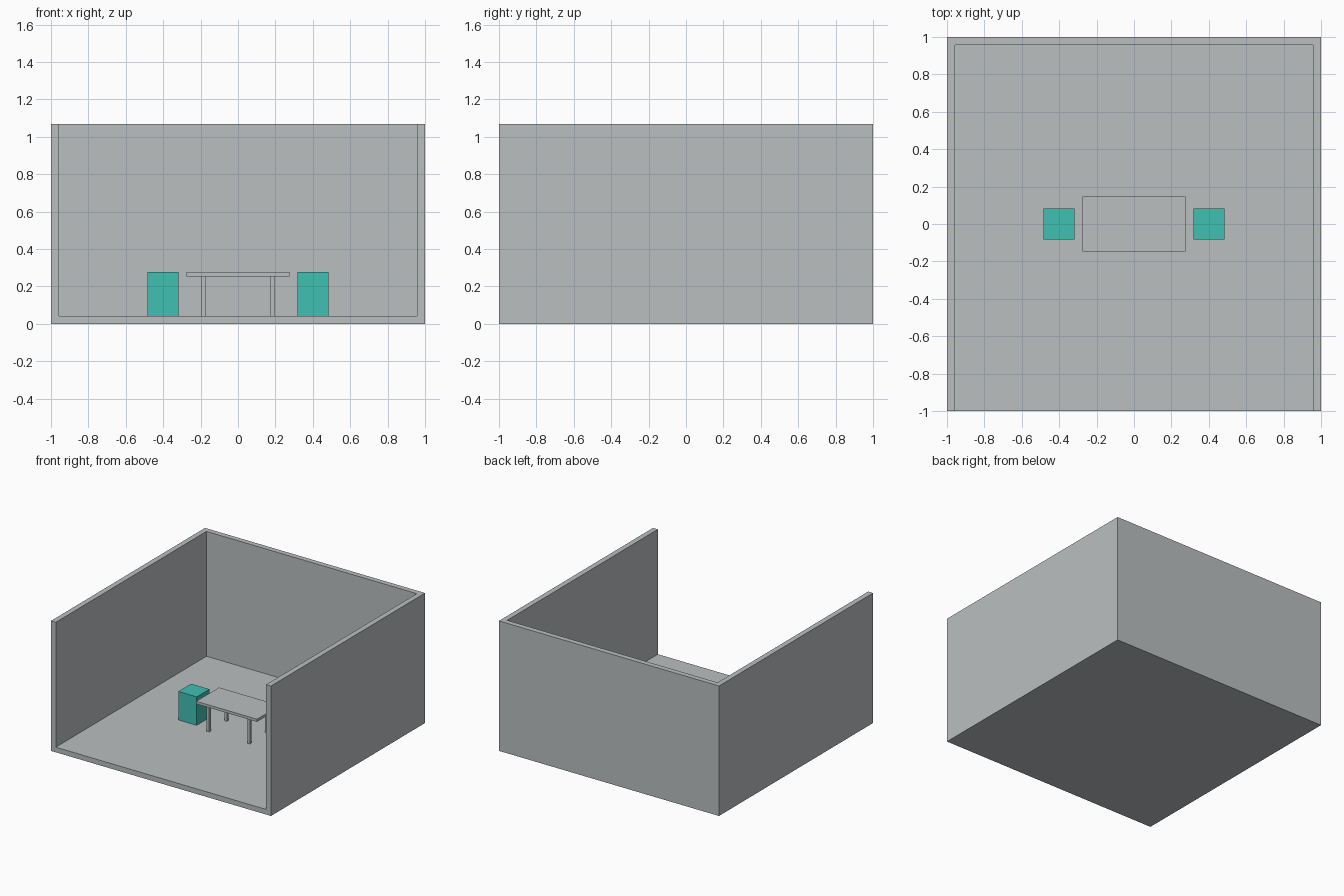
import bpy

if "Cube" in bpy.data.objects:
    bpy.data.objects.remove(bpy.data.objects["Cube"])


def material(name, rgb):
    m = bpy.data.materials.new(name)
    m.diffuse_color = (*rgb, 1)
    m.use_nodes = True
    m.node_tree.nodes["Principled BSDF"].inputs["Base Color"].default_value = m.diffuse_color
    return m


GREY = material("pale grey", (0.49, 0.52, 0.53))
TEAL = material("teal", (0.052, 0.53, 0.45))


def box(name, x, y, z, mat):
    """Axis-aligned box from (min, max) ranges."""
    bpy.ops.mesh.primitive_cube_add(
        size=1, location=[(r[0] + r[1]) / 2 for r in (x, y, z)])
    ob = bpy.context.object
    ob.name = name
    ob.scale = [r[1] - r[0] for r in (x, y, z)]
    bpy.ops.object.transform_apply(location=False, rotation=False, scale=True)
    ob.data.materials.append(mat)
    return ob


FLOOR = 0.042
TOP = 0.276
WALL = 0.956

# Room: solid block hollowed out, open at the top and the front
room = box("room_shell", (-1, 1), (-1, 1), (0, 1.068), GREY)
hollow = box("room_cutter", (-WALL, WALL), (-1.5, WALL), (FLOOR, 1.5), GREY)
cut = room.modifiers.new("hollow", 'BOOLEAN')
cut.operation = 'DIFFERENCE'
cut.solver = 'EXACT'
cut.object = hollow
bpy.context.view_layer.objects.active = room
bpy.ops.object.modifier_apply(modifier=cut.name)
bpy.data.objects.remove(hollow)

# Table top
box("table_top", (-0.276, 0.276), (-0.148, 0.148), (0.254, TOP), GREY)

# Four table legs and two block seats
for sx, side in ((-1, "left"), (1, "right")):
    lx = sx * 0.185
    for sy, end in ((-1, "front"), (1, "back")):
        ly = sy * 0.115
        box(f"table_leg_{end}_{side}", (lx - 0.011, lx + 0.011),
            (ly - 0.011, ly + 0.011), (FLOOR, 0.254), GREY)
    cx = sx * 0.401
    box(f"seat_{side}", (cx - 0.084, cx + 0.084), (-0.083, 0.083),
        (FLOOR, TOP), TEAL)
